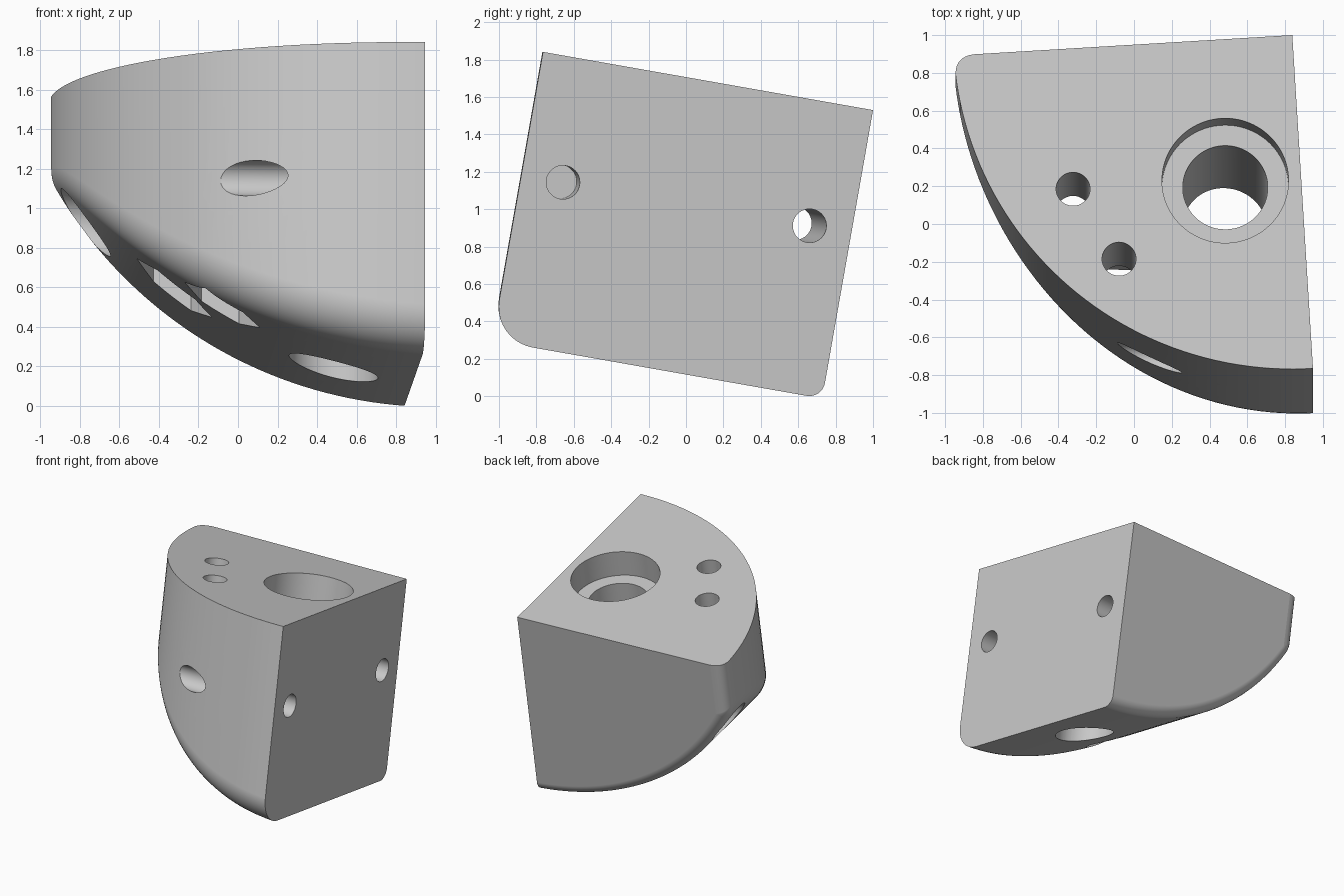
import bpy, bmesh, math
from mathutils import Matrix, Vector

if "Cube" in bpy.data.objects:
    bpy.data.objects.remove(bpy.data.objects["Cube"], do_unlink=True)

WALL_R = 1.795                  # plan radius of the curved wall
BASE_R = 2.2045                 # radius of the curved underside
BASE_A, BASE_C = 0.14, 0.634    # centre of the underside arc
FRONT_F, BACK_F = 0.22, 0.085   # edge fillets
STEPS, ARC, CORNER = 48, 10, 7

# Local frame: origin at the top, back, right corner; then tilted and moved
PLACE = (Matrix.Translation((0.838, 1.0, 1.53))
         @ Matrix.Rotation(math.radians(-10), 4, 'X')
         @ Matrix.Rotation(math.radians(3.5), 4, 'Z'))

grey = bpy.data.materials.new("plain_grey")
grey.use_nodes = True
colour = (0.58, 0.58, 0.58, 1)
grey.diffuse_color = colour
grey.node_tree.nodes["Principled BSDF"].inputs["Base Color"].default_value = colour


def make_object(name, bm):
    mesh = bpy.data.meshes.new(name)
    bmesh.ops.recalc_face_normals(bm, faces=bm.faces)
    bm.transform(PLACE)
    bm.to_mesh(mesh)
    bm.free()
    obj = bpy.data.objects.new(name, mesh)
    bpy.context.collection.objects.link(obj)
    mesh.materials.append(grey)
    return obj


def column(s, r, front):
    """Points and normals from the top edge down round a rolling-ball fillet."""
    a = BASE_A - (BASE_R - r) * s
    drop = math.sqrt(1 - s * s)
    b = -math.sqrt((WALL_R - r) ** 2 - a * a) if front else -r
    side = Vector((a, b, 0)).normalized() if front else Vector((0, 1, 0))
    under = Vector((-s, 0, -drop))
    spine = Vector((a, b, BASE_C - (BASE_R - r) * drop))
    col = [(spine + r * n, n) for n in
           (side.slerp(under, i / ARC) for i in range(ARC + 1))]
    top = col[0][0].copy()
    top.z = 0
    return [(top, side)] + col


def bulge(start, end, t):
    """Rounded bridge between two point-normal pairs."""
    (p, n), (q, m) = start, end
    sag = (q - p).length / 2 * math.tan(n.angle(m, 0) / 4)
    return p.lerp(q, t) + (n + m).normalized() * sag * 4 * t * (1 - t)


# Body: front columns, rounded left corner, back columns
s_min = BASE_A / BASE_R
s_max = ((math.sqrt((WALL_R - FRONT_F) ** 2 - BACK_F ** 2) + BASE_A)
         / (BASE_R - FRONT_F))
sines = [s_min + (s_max - s_min) * math.sin(math.pi / 2 * i / STEPS)
         for i in range(STEPS + 1)]
front = [column(s, FRONT_F, True) for s in sines]
back = [column(s, BACK_F, False) for s in reversed(sines)]
for p, n in front[0] + back[-1]:                         # flat right side
    p.x = 0
columns = [[p for p, n in c] for c in front]
for k in range(1, CORNER):
    columns.append([bulge(f, g, k / CORNER) for f, g in zip(front[-1], back[0])])
columns += [[p for p, n in c] for c in back]

bm = bmesh.new()
grid = [[bm.verts.new(p) for p in c] for c in columns]
for left, right in zip(grid, grid[1:]):
    for i in range(len(left) - 1):
        bm.faces.new((left[i], right[i], right[i + 1], left[i + 1]))
for i in range(STEPS):                                   # underside
    bm.faces.new((grid[i][-1], grid[i + 1][-1], grid[-2 - i][-1], grid[-1 - i][-1]))
bm.faces.new([c[0] for c in grid])                       # top
bm.faces.new(grid[0] + grid[-1][::-1])                   # right side
bmesh.ops.remove_doubles(bm, verts=bm.verts, dist=0.00001)
body = make_object("corner_bracket", bm)


def volume(mesh):
    solid = bmesh.new()
    solid.from_mesh(mesh)
    amount = solid.calc_volume()
    solid.free()
    return amount


def drill(axis, u, v, radius, start, end, sides=64):
    """Cut a straight hole along local z at (x, y), or along local x at (y, z)."""
    cut = bmesh.new()
    bmesh.ops.create_cone(cut, cap_ends=True, segments=sides, radius1=radius,
                          radius2=radius, depth=abs(end - start))
    mid = (start + end) / 2
    if axis == 'X':
        turn, spot = Matrix.Rotation(math.pi / 2, 4, 'Y'), (mid, u, v)
    else:
        turn, spot = Matrix.Rotation(math.pi / 2, 4, 'Z'), (u, v, mid)
    cut.transform(Matrix.Translation(spot) @ turn)
    cutter = make_object("drill_cutter", cut)
    cutter.hide_render = True
    mod = body.modifiers.new("hole", 'BOOLEAN')
    mod.operation, mod.object = 'DIFFERENCE', cutter
    before = volume(body.data)
    # Use the first solver that really removes material
    for solver in ('MANIFOLD', 'EXACT', 'FLOAT'):
        mod.solver = solver
        graph = bpy.context.evaluated_depsgraph_get()
        result = bpy.data.meshes.new_from_object(body.evaluated_get(graph))
        if before * 0.7 < volume(result) < before - 0.001:
            break
    body.modifiers.remove(mod)
    body.data = result
    bpy.data.objects.remove(cutter, do_unlink=True)


# Sideways holes, widened where they leave the curved surfaces
for y, floor in ((-1.568, -0.28), (-0.227, -1.31)):
    drill('X', y, -0.668, 0.09, 0.2, -2.2, 40)
    drill('X', y, -0.668, 0.17, floor, -2.2)

# Large vertical bore with its counterbore
drill('Z', -0.402, -0.759, 0.225, 0.2, -1.9, 80)
drill('Z', -0.402, -0.759, 0.335, 0.2, -0.21, 96)

# Small vertical holes with hexagonal nut pockets below
for x, y in ((-1.209, -0.755), (-0.989, -1.145)):
    drill('Z', x, y, 0.09, 0.2, -1.9, 40)
    drill('Z', x, y, 0.19, -0.72, -1.9, 6)

# Shading
bpy.ops.object.select_all(action='DESELECT')
body.select_set(True)
bpy.context.view_layer.objects.active = body
bpy.ops.object.shade_smooth_by_angle(angle=math.radians(25))
weighted = body.modifiers.new("weighted_normals", 'WEIGHTED_NORMAL')
weighted.keep_sharp = True
